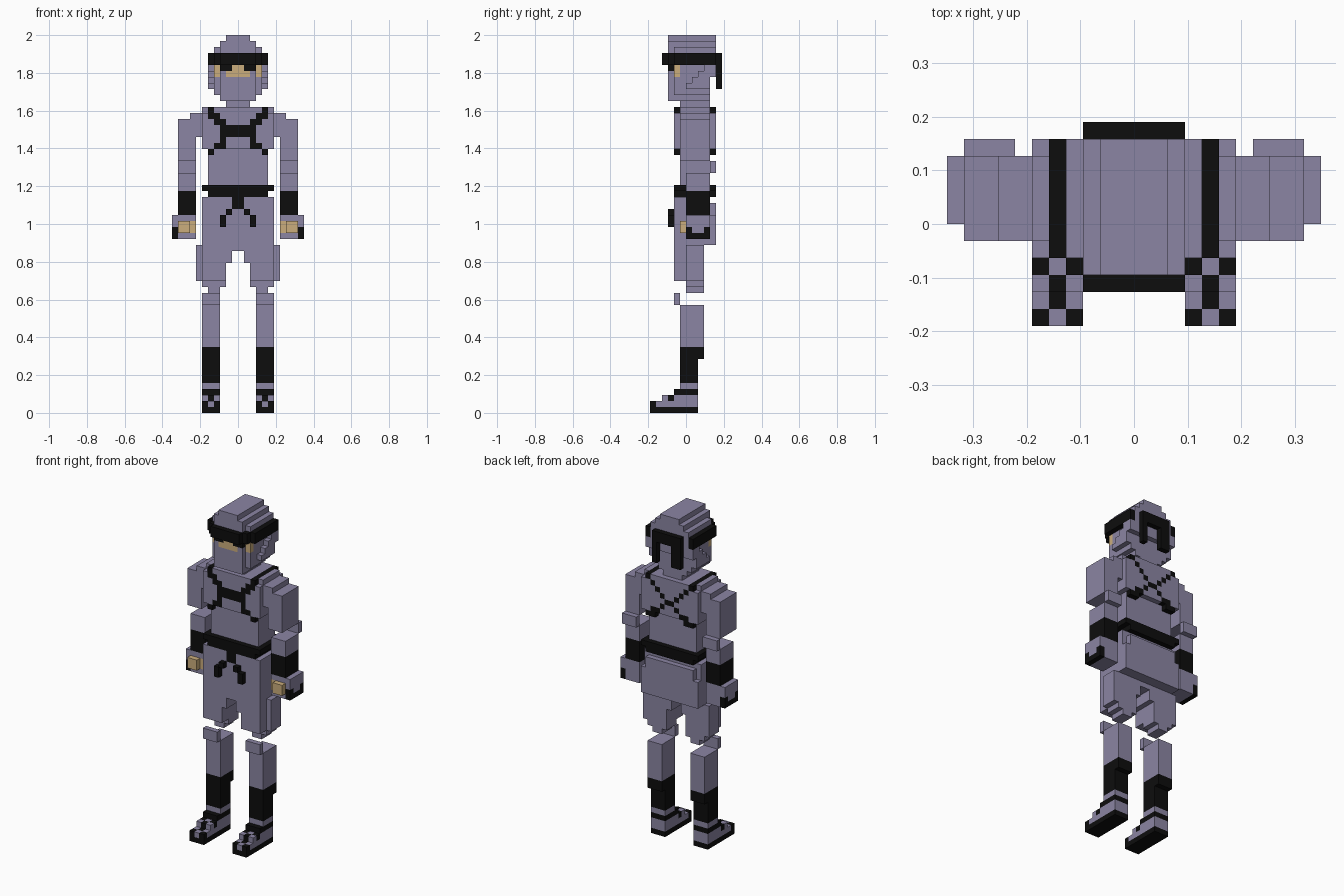
import bpy, bmesh

if "Cube" in bpy.data.objects:
    bpy.data.objects.remove(bpy.data.objects["Cube"])

U = 2 / 63  # block size: the figure is 63 blocks tall


def material(name, rgb):
    m = bpy.data.materials.new(name)
    m.diffuse_color = (*rgb, 1)
    m.use_nodes = True
    m.node_tree.nodes["Principled BSDF"].inputs["Base Color"].default_value = m.diffuse_color
    return m


MATS = [material("grey_purple_cloth", (0.258, 0.235, 0.366)),
        material("black_cloth", (0.004, 0.004, 0.004)),
        material("skin", (0.60, 0.42, 0.20))]
P, B, S = 0, 1, 2


def part(name, boxes, mirror=True, side=0):
    """Fill block boxes (x0,x1,y0,y1,z0,z1,colour), later ones repaint; keep outer faces."""
    cells = {}
    for x0, x1, y0, y1, z0, z1, c in boxes:
        for x in range(x0, x1):
            for y in range(y0, y1):
                for z in range(z0, z1):
                    if side >= 0:
                        cells[x, y, z] = c
                    if side < 0 or (mirror and side == 0):
                        cells[-1 - x, y, z] = c
    bm = bmesh.new()
    verts = {}

    def vert(p):
        if p not in verts:
            verts[p] = bm.verts.new([k * U for k in p])
        return verts[p]

    for cell, c in cells.items():
        for a in range(3):
            b, d = (a + 1) % 3, (a + 2) % 3
            for s in (0, 1):
                n = list(cell)
                n[a] += 2 * s - 1
                if tuple(n) in cells:
                    continue
                quad = []
                for i, j in ((0, 0), (1, 0), (1, 1), (0, 1)):
                    p = list(cell)
                    p[a] += s
                    p[b] += i
                    p[d] += j
                    quad.append(vert(tuple(p)))
                f = bm.faces.new(quad if s else quad[::-1])
                f.material_index = c
    # merge flat areas of one colour
    bmesh.ops.dissolve_limit(bm, angle_limit=0.01, verts=bm.verts[:],
                             edges=bm.edges[:], delimit={'MATERIAL'})
    me = bpy.data.meshes.new(name)
    bm.to_mesh(me)
    bm.free()
    for m in MATS:
        me.materials.append(m)
    bpy.context.collection.objects.link(bpy.data.objects.new(name, me))


def pair(name, boxes):
    part(name + "_right", boxes, side=1)
    part(name + "_left", boxes, side=-1)


# Head: neck, chin, stepped hood, open eye slit
part("hooded_head", [
    (0, 2, -1, 4, 51, 52, P),
    (0, 3, -3, 4, 52, 58, P), (3, 4, -2, 4, 53, 58, P),
    (0, 4, 4, 5, 56, 58, P),
    (4, 5, 3, 5, 57, 58, P), (4, 5, 2, 5, 56, 57, P),
    (4, 5, 1, 4, 55, 56, P), (4, 5, 0, 4, 54, 55, P),
    (0, 3, -3, -2, 56, 58, S), (3, 4, -2, -1, 56, 58, S),
    (1, 3, -3, -2, 57, 58, B), (2, 3, -3, -2, 56, 57, P),
    (0, 4, -2, 5, 58, 60, P), (0, 3, -3, -2, 58, 60, P),
    (0, 4, -2, 5, 60, 61, P), (0, 3, -3, 5, 60, 62, P), (0, 2, -3, 5, 62, 63, P),
])

# Headband ring with two tails at the back
part("headband", [
    (0, 3, -4, -3, 58, 60, B), (3, 4, -3, -2, 58, 60, B),
    (4, 5, -2, 5, 58, 60, B), (0, 3, 5, 6, 58, 60, B),
])
part("headband_tails", [(2, 3, 5, 6, 54, 58, B), (-3, -1, 5, 6, 54, 58, B)], mirror=False)

# Torso with crossed straps painted by height: (z, x0, x1)
front_straps = [(50, 4, 5), (49, 3, 5), (48, 2, 4), (47, 0, 3),
                (46, 0, 3), (45, 2, 3), (44, 2, 4), (43, 4, 5)]
back_straps = [(50, 4, 5), (49, 3, 4), (48, 2, 3), (47, 1, 2),
               (46, 0, 1), (45, 1, 2), (44, 2, 4), (43, 3, 5)]
part("torso", [
    (0, 5, -1, 4, 38, 51, P), (0, 5, -2, 5, 44, 51, P),
    (5, 6, -2, 5, 44, 50, P), (5, 6, -1, 4, 50, 51, P),
    (4, 5, -2, 5, 50, 51, B),
] + [(a, b, -2, -1, z, z + 1, B) for z, a, b in front_straps]
  + [(a, b, 4, 5, z, z + 1, B) for z, a, b in back_straps])

# Belt with hanging ribbon ends
part("belt", [(0, 6, -2, 5, 37, 38, B), (0, 5, -2, 5, 36, 37, B)])
part("belt_ribbons", [(1, 2, -3, -2, 33, 34, B), (2, 3, -3, -2, 31, 33, B)])

# Trousers: pelvis with belt knot, seat, thighs stepping down to the knee
part("trousers", [
    (0, 6, -2, 4, 28, 36, P), (0, 5, 4, 5, 28, 35, P),
    (5, 6, 4, 5, 28, 33, P),
    (0, 1, -2, -1, 34, 36, B),
    (0, 6, -2, 3, 27, 28, P),
    (1, 6, -2, 3, 25, 27, P), (2, 6, -2, 3, 23, 25, P),
    (2, 6, -2, 3, 22, 23, P), (6, 7, 0, 3, 22, 28, P),
    (2, 6, 0, 3, 21, 22, P), (3, 5, 0, 3, 20, 21, P),
])

# Arms: shoulder sleeve, separate elbow pad, forearm with black wrap
pair("upper_arm", [(6, 8, -1, 4, 46, 50, P), (8, 10, -1, 4, 46, 49, P),
                   (7, 10, -1, 4, 42, 46, P)])
pair("elbow_pad", [(7, 10, 4, 5, 40, 42, P)])
pair("forearm", [(7, 10, 0, 4, 37, 40, P), (7, 10, 0, 4, 33, 37, B)])

# Gloved hands with bare fingers
pair("hand", [
    (7, 11, 0, 4, 29, 33, P),
    (10, 11, 0, 4, 29, 30, B), (10, 11, 0, 1, 30, 31, B), (10, 11, 3, 4, 30, 31, B),
    (8, 10, -1, 0, 30, 32, S), (7, 8, 0, 2, 30, 32, S),
])

# Legs: floating knee pad, shin, tall black boot wrap
pair("knee_pad", [(3, 6, -2, -1, 18, 20, P)])
pair("lower_leg", [(3, 6, -1, 3, 11, 18, P), (3, 6, -1, 3, 9, 11, B),
                   (3, 6, -1, 2, 5, 9, B), (3, 6, -1, 2, 4, 5, P)])

# Sandals with crossed lacing over the foot
pair("sandal", [
    (3, 6, -6, 2, 0, 1, B), (3, 6, -5, 2, 1, 2, P), (3, 6, -4, 2, 2, 3, P),
    (3, 6, -2, 2, 3, 4, B),
    (3, 4, -6, -5, 1, 2, B), (4, 5, -6, -5, 1, 2, P), (5, 6, -6, -5, 1, 2, B),
    (4, 5, -5, -4, 1, 2, B), (4, 5, -4, -3, 2, 3, B),
    (3, 4, -3, -2, 2, 3, B), (5, 6, -3, -2, 2, 3, B),
])
